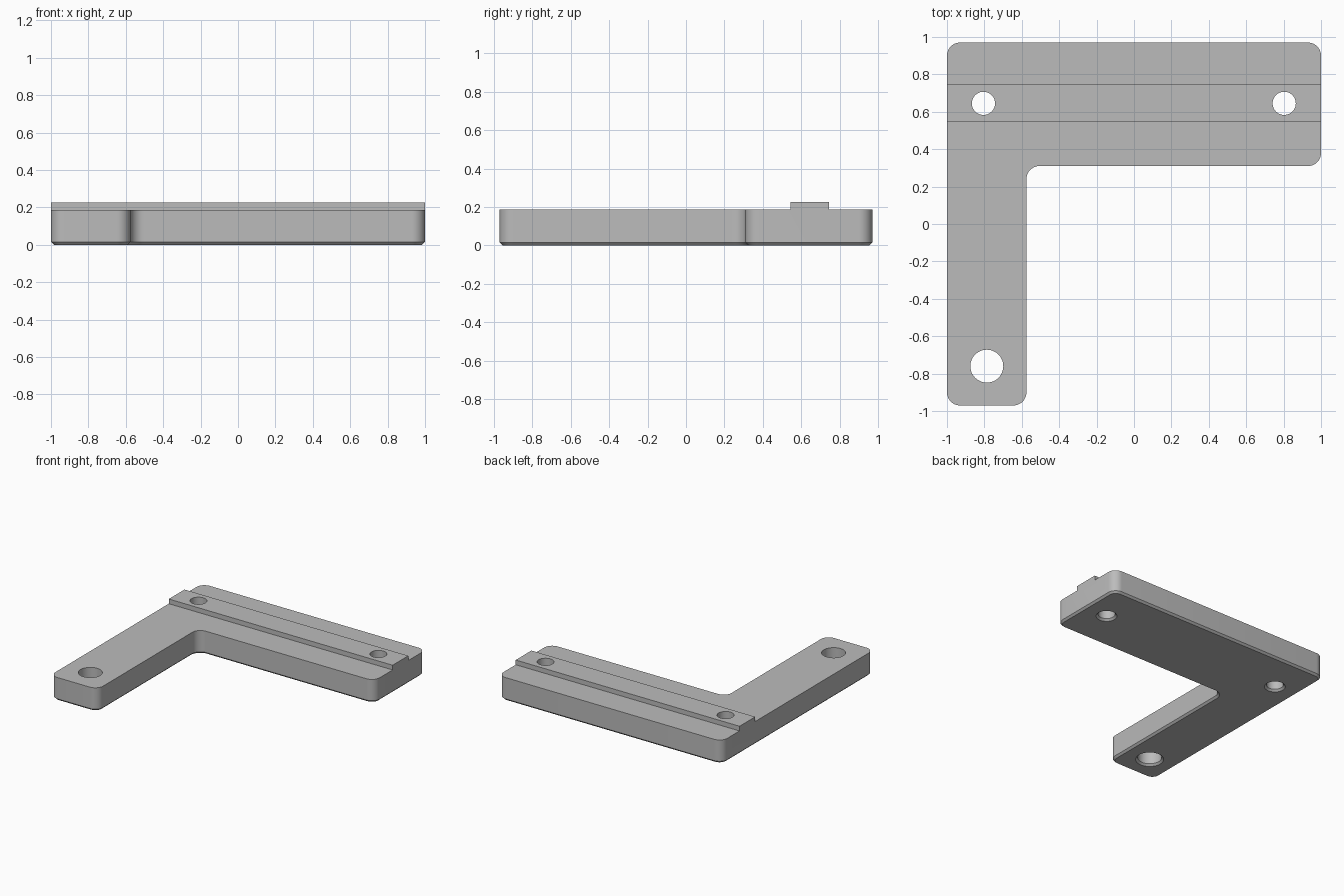
import bpy, bmesh, math
from mathutils import Vector

cube = bpy.data.objects.get("Cube")
if cube:
    bpy.data.objects.remove(cube, do_unlink=True)

PLATE_Z, RAIL_Z = 0.187, 0.225
RAIL_FRONT, RAIL_BACK = 0.545, 0.745
RADIUS, CHAMFER = 0.07, 0.015
CORNERS = [(-1, -0.97), (-0.575, -0.97), (-0.575, 0.31),
           (1, 0.31), (1, 0.97), (-1, 0.97)]

grey = bpy.data.materials.new("plain grey")
grey.use_nodes = True
colour = (0.5, 0.5, 0.5, 1)
grey.diffuse_color = colour
grey.node_tree.nodes["Principled BSDF"].inputs["Base Color"].default_value = colour


def rounded_outline(inset, steps=10):
    """Counterclockwise outline with rounded corners, shrunk by inset."""
    pts = [Vector(c) for c in CORNERS]
    out = []
    for i, p in enumerate(pts):
        e1 = (p - pts[i - 1]).normalized()
        e2 = (pts[(i + 1) % len(pts)] - p).normalized()
        n1, n2 = Vector((-e1.y, e1.x)), Vector((-e2.y, e2.x))
        turn = 1 if e1.x * e2.y - e1.y * e2.x > 0 else -1
        centre = p + turn * RADIUS * (n1 + n2)
        r = RADIUS - turn * inset
        for k in range(steps + 1):
            a = math.pi / 2 * k / steps
            out.append(centre - turn * r * (n1 * math.cos(a) + n2 * math.sin(a)))
    return out


def circle(x, y, r, sides=48):
    return [Vector((x + r * math.cos(math.tau * k / sides),
                    y + r * math.sin(math.tau * k / sides))) for k in range(sides)]


def stacked_solid(name, layers):
    """Closed solid through (outline, z) layers from bottom to top."""
    bm = bmesh.new()
    rings = [[bm.verts.new((p.x, p.y, z)) for p in pts] for pts, z in layers]
    for low, high in zip(rings, rings[1:]):
        for i in range(len(low)):
            j = (i + 1) % len(low)
            bm.faces.new((low[i], low[j], high[j], high[i]))
    bm.faces.new(rings[0][::-1])
    bm.faces.new(rings[-1])
    mesh = bpy.data.meshes.new(name)
    bm.to_mesh(mesh)
    bm.free()
    mesh.materials.append(grey)
    obj = bpy.data.objects.new(name, mesh)
    bpy.context.collection.objects.link(obj)
    return obj


def cut(target, cutter):
    cutter.hide_render = True
    bpy.context.view_layer.objects.active = target
    mod = target.modifiers.new("cut", 'BOOLEAN')
    mod.operation, mod.solver, mod.object = 'DIFFERENCE', 'EXACT', cutter
    bpy.ops.object.modifier_apply(modifier=mod.name)
    bpy.data.objects.remove(cutter, do_unlink=True)


# L-shaped plate with a chamfered lower edge
bracket = stacked_solid("corner_bracket", [
    (rounded_outline(CHAMFER), 0),
    (rounded_outline(0), CHAMFER),
    (rounded_outline(0), RAIL_Z)])

# Lower the top on both sides to leave the raised rail
for y0, y1 in ((-2, RAIL_FRONT), (RAIL_BACK, 2)):
    box = [Vector(p) for p in ((-2, y0), (2, y0), (2, y1), (-2, y1))]
    cut(bracket, stacked_solid("step_cutter", [(box, PLATE_Z), (box, 1)]))

# Through holes, countersunk underneath
for x, y, r in ((-0.805, 0.645, 0.062), (0.803, 0.645, 0.062), (-0.787, -0.76, 0.088)):
    wide, bore = circle(x, y, r + 2 * CHAMFER), circle(x, y, r)
    cut(bracket, stacked_solid("hole_cutter", [
        (wide, -CHAMFER), (bore, CHAMFER), (bore, 1)]))

# Smooth rounded corners and bores, sharp edges elsewhere
bpy.ops.object.select_all(action='DESELECT')
bracket.select_set(True)
bpy.context.view_layer.objects.active = bracket
bpy.ops.object.shade_smooth_by_angle(angle=math.radians(30))
